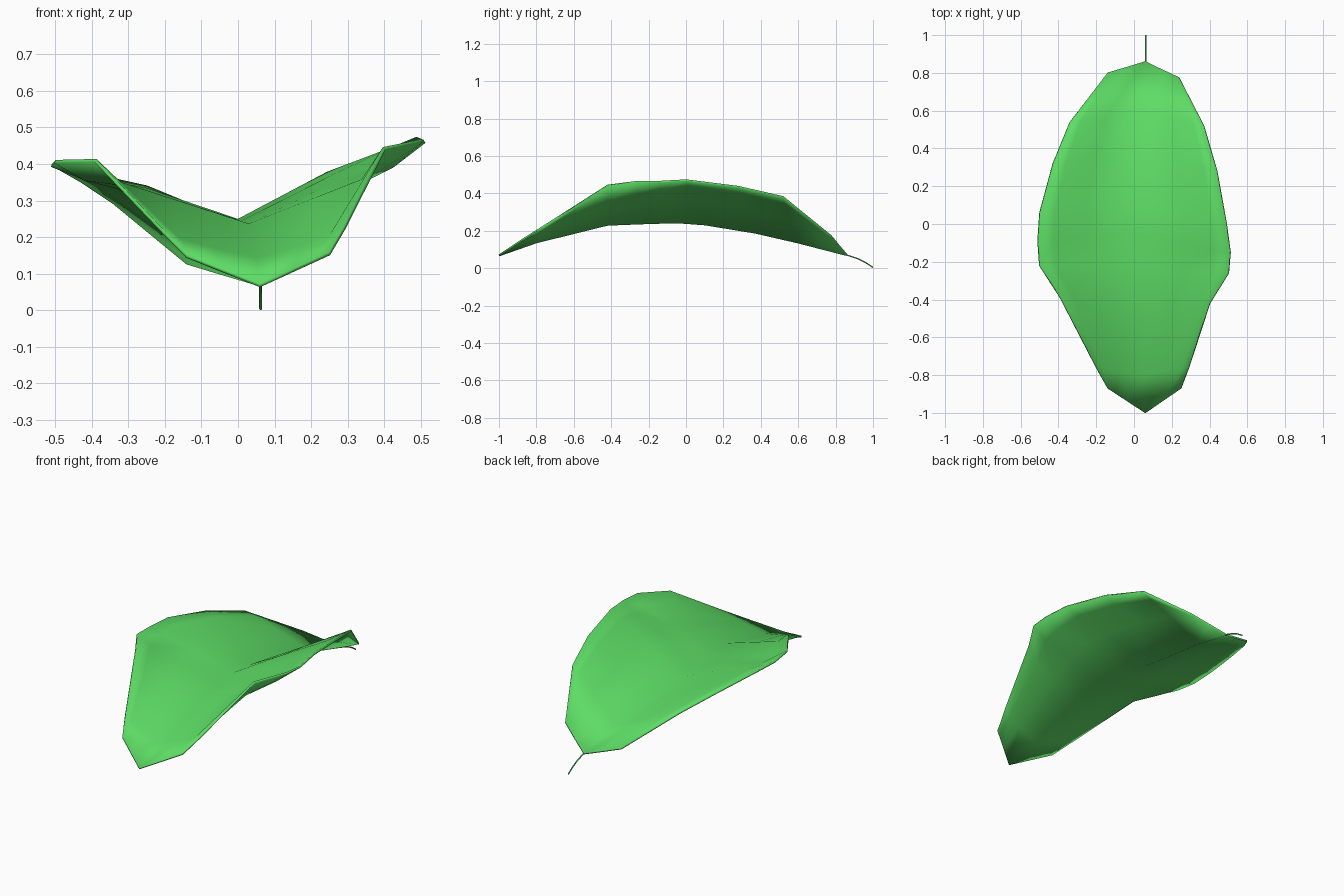
import bpy, bmesh
from mathutils import Vector

if "Cube" in bpy.data.objects:
    bpy.data.objects.remove(bpy.data.objects["Cube"])


def material(name, rgb):
    m = bpy.data.materials.new(name)
    m.diffuse_color = (*rgb, 1)
    m.use_nodes = True
    m.node_tree.nodes["Principled BSDF"].inputs["Base Color"].default_value = m.diffuse_color
    return m


# Cross sections from tip to base:
# left edge, midrib, right edge, lift of the half-way points, lift near the rim
sections = [
    ((-.14, -.87, .148), (.06, -1.0, .068), (.25, -.87, .155), 0, 0),
    ((-.20, -.76, .21), (.05, -.80, .138), (.29, -.76, .225), -.008, -.01),
    ((-.39, -.39, .41), (.03, -.42, .232), (.40, -.42, .443), -.03, -.05),
    ((-.50, -.22, .407), (.01, -.22, .24), (.50, -.26, .463), -.01, -.03),
    ((-.51, -.09, .397), (0, -.05, .245), (.51, -.15, .462), .01, -.012),
    ((-.50, .06, .395), (0, .10, .234), (.49, 0, .47), .022, .005),
    ((-.43, .32, .355), (.01, .37, .19), (.44, .28, .435), .012, .005),
    ((-.34, .54, .295), (.04, .60, .137), (.37, .52, .38), .008, .005),
    ((-.14, .80, .13), (.06, .86, .07), (.24, .775, .172), 0, 0),
]


def half_row(mid, edge, half, rim, scale):
    """Points from beside the midrib out to the edge."""
    h, r = [Vector((0, 0, v if v > 0 else v * scale)) for v in (half, rim)]
    return [mid.lerp(edge, .5) + h, mid.lerp(edge, .84) + r, edge]


# Leaf blade lofted through the sections
bm = bmesh.new()
rows = []
for left, mid, right, half, rim in sections:
    l, m, r = Vector(left), Vector(mid), Vector(right)
    pts = half_row(m, l, half, rim, .7)[::-1] + [m] + half_row(m, r, half, rim, 1.1)
    rows.append([bm.verts.new(p) for p in pts])
for a, b in zip(rows, rows[1:]):
    for i in range(6):
        bm.faces.new((a[i], a[i + 1], b[i + 1], b[i]))
mesh = bpy.data.meshes.new("leaf_blade")
bm.to_mesh(mesh)
bm.free()
blade = bpy.data.objects.new("leaf_blade", mesh)
bpy.context.collection.objects.link(blade)
mesh.materials.append(material("leaf_green", (.11, .72, .13)))
thick = blade.modifiers.new("thickness", "SOLIDIFY")
thick.thickness = .01
thick.offset = 0
bpy.context.view_layer.objects.active = blade
blade.select_set(True)
bpy.ops.object.shade_smooth_by_angle(angle=1.25)

# Thin drooping stem
curve = bpy.data.curves.new("stem", "CURVE")
curve.dimensions = "3D"
curve.bevel_depth = .004
curve.bevel_resolution = 1
curve.use_fill_caps = True
spline = curve.splines.new("POLY")
path = [(.062, .85, .073), (.062, .92, .05), (.062, .96, .03), (.062, 1.0, .004)]
spline.points.add(len(path) - 1)
for p, co in zip(spline.points, path):
    p.co = (*co, 1)
curve.materials.append(material("stem_green", (.11, .60, .13)))
stem = bpy.data.objects.new("stem", curve)
bpy.context.collection.objects.link(stem)
